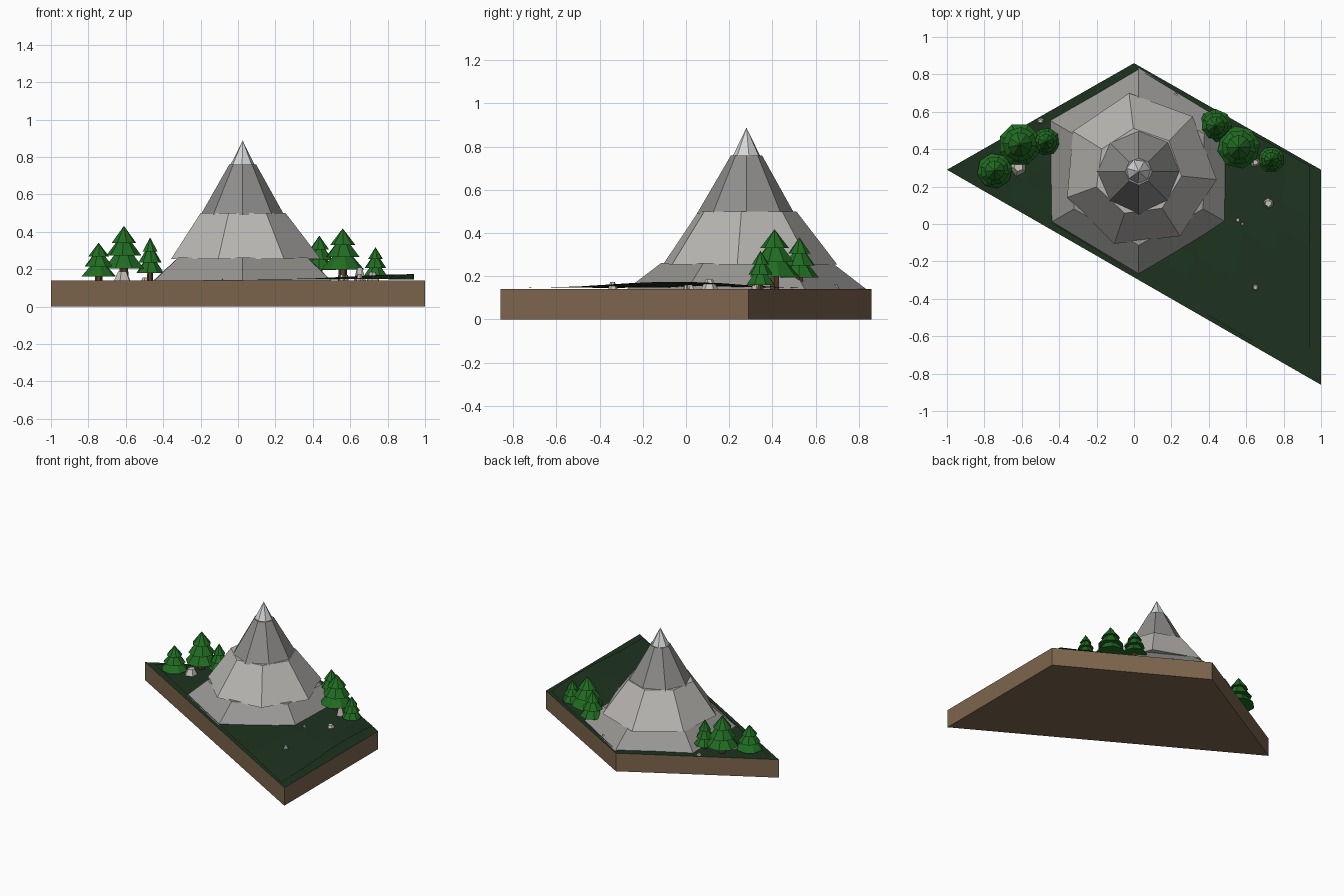
import bpy, bmesh, math, random
from mathutils import Vector

if "Cube" in bpy.data.objects:
    bpy.data.objects.remove(bpy.data.objects["Cube"])

random.seed(4)


def mat(name, r, g, b):
    m = bpy.data.materials.new(name)
    m.diffuse_color = tuple((c / 255) ** 2.2 for c in (r, g, b)) + (1,)
    m.use_nodes = True
    m.node_tree.nodes["Principled BSDF"].inputs["Base Color"].default_value = m.diffuse_color
    return m


SOIL = mat("soil brown", 124, 101, 78)
GRASS = mat("dark grass green", 35, 54, 37)
ROCK = mat("mid rock grey", 150, 149, 146)
PALE = mat("pale rock grey", 184, 181, 177)
SLATE = mat("upper rock grey", 142, 141, 139)
SNOW = mat("snow grey", 212, 214, 215)
LEAF = mat("pine green", 38, 108, 39)
BARK = mat("bark brown", 88, 66, 48)
STONE = mat("stone grey", 200, 194, 186)


def make(name, bm, *mats):
    bmesh.ops.recalc_face_normals(bm, faces=bm.faces)
    me = bpy.data.meshes.new(name)
    bm.to_mesh(me)
    bm.free()
    for m in mats:
        me.materials.append(m)
    ob = bpy.data.objects.new(name, me)
    bpy.context.collection.objects.link(ob)
    return ob


def frustum(bm, cx, cy, z0, r0, z1, r1, sides, start=0.0, mi=0, jitter=0.0):
    """Closed tapered ring; r1 = 0 gives a pointed cone."""
    def ring(r, z, j):
        pts = []
        for i in range(sides):
            a = math.radians(start) + math.tau * i / sides
            k = r * (1 + random.uniform(-j, j))
            pts.append(bm.verts.new((cx + k * math.cos(a), cy + k * math.sin(a), z)))
        return pts
    low = ring(r0, z0, jitter)
    faces = [bm.faces.new(low[::-1])]
    if r1 == 0:
        tip = bm.verts.new((cx, cy, z1))
        faces += [bm.faces.new((low[i], low[(i + 1) % sides], tip)) for i in range(sides)]
    else:
        top = ring(r1, z1, jitter)
        faces.append(bm.faces.new(top))
        for i in range(sides):
            j = (i + 1) % sides
            faces.append(bm.faces.new((low[i], low[j], top[j], top[i])))
    for f in faces:
        f.material_index = mi


# Soil slab with a grassy top face
bm = bmesh.new()
outline = [(-1, 0.29), (1, -0.86), (1, 0.29), (0, 0.86)]
slab = bm.faces.new([bm.verts.new((x, y, 0)) for x, y in outline])
ext = bmesh.ops.extrude_face_region(bm, geom=[slab])
bmesh.ops.translate(bm, vec=(0, 0, 0.14),
                    verts=[v for v in ext["geom"] if isinstance(v, bmesh.types.BMVert)])
for f in bm.faces:
    f.material_index = int(min(v.co.z for v in f.verts) > 0.1)
make("ground_slab", bm, SOIL, GRASS)

# Gently uneven turf sheet, rising toward the right side
bm = bmesh.new()
A, D, C, B = [Vector(p) for p in ((-0.92, 0.29), (0.94, -0.81), (0.94, 0.31), (0, 0.84))]
N = 8
grid = []
for i in range(N + 1):
    row = []
    for j in range(N + 1):
        u, v = i / N, j / N
        p = A.lerp(D, u).lerp(B.lerp(C, u), v)
        rise = 0.028 * math.exp(-((p.x - 0.95) / 0.45) ** 2 - ((p.y + 0.05) / 0.4) ** 2)
        row.append(bm.verts.new((p.x, p.y, 0.144 + rise + random.uniform(0, 0.003))))
    grid.append(row)
for i in range(N):
    for j in range(N):
        bm.faces.new((grid[i][j], grid[i + 1][j], grid[i + 1][j + 1], grid[i][j + 1]))
make("turf", bm, GRASS)

# Mountain: stacked tapered tiers with differing side counts
tiers = [
    ("mountain_foot", ROCK, 0.14, 0.545, 0.262, 0.40, 6, 30, 0.02),
    ("mountain_middle", PALE, 0.255, 0.415, 0.50, 0.235, 7, 97, 0.02),
    ("mountain_upper", SLATE, 0.49, 0.225, 0.76, 0.072, 8, 0, 0.02),
    ("snow_peak", SNOW, 0.75, 0.07, 0.888, 0, 7, 10, 0.05),
]
for name, m, z0, r0, z1, r1, sides, start, jit in tiers:
    bm = bmesh.new()
    frustum(bm, 0.025, 0.28, z0, r0, z1, r1, sides, start, 0, jit)
    make(name, bm, m)

# Pine trees: trunk plus three stacked cone skirts (x, y, radius, skirt base, top)
trees = [
    (-0.745, 0.285, 0.095, 0.160, 0.342),
    (-0.61, 0.425, 0.115, 0.205, 0.432),
    (-0.47, 0.44, 0.075, 0.180, 0.370),
    (0.435, 0.525, 0.09, 0.195, 0.380),
    (0.56, 0.41, 0.115, 0.200, 0.418),
    (0.735, 0.345, 0.07, 0.160, 0.318),
]
for n, (x, y, r, base, top) in enumerate(trees, 1):
    bm = bmesh.new()
    h = top - base
    frustum(bm, x, y, 0.135, r * 0.22, base + 0.05, r * 0.18, 6, 0, 1)
    for lo, hi, wide, narrow in ((0, 0.42, 1.0, 0.3), (0.3, 0.72, 0.82, 0.2), (0.6, 1, 0.58, 0)):
        frustum(bm, x, y, base + lo * h, r * wide, base + hi * h, r * narrow,
                8, 11 * n + 60 * lo)
    make(f"pine_tree_{n}", bm, LEAF, BARK)

# Loose stones (x, y, radius, height)
stones = [
    (0.72, 0.11, 0.035, 0.03), (0.555, 0.02, 0.018, 0.02), (0.58, 0.0, 0.012, 0.015),
    (0.65, -0.34, 0.022, 0.025), (0.22, 0.69, 0.02, 0.02), (-0.50, 0.55, 0.02, 0.015),
    (0.65, 0.33, 0.03, 0.075), (-0.62, 0.31, 0.05, 0.055),
]
for n, (x, y, r, h) in enumerate(stones, 1):
    bm = bmesh.new()
    rise = 0.028 * math.exp(-((x - 0.95) / 0.45) ** 2 - ((y + 0.05) / 0.4) ** 2)
    frustum(bm, x, y, 0.138, r, 0.143 + rise + h * 0.8, r * 0.5, 6, 25 * n, 0, 0.2)
    make(f"stone_{n}", bm, STONE)
